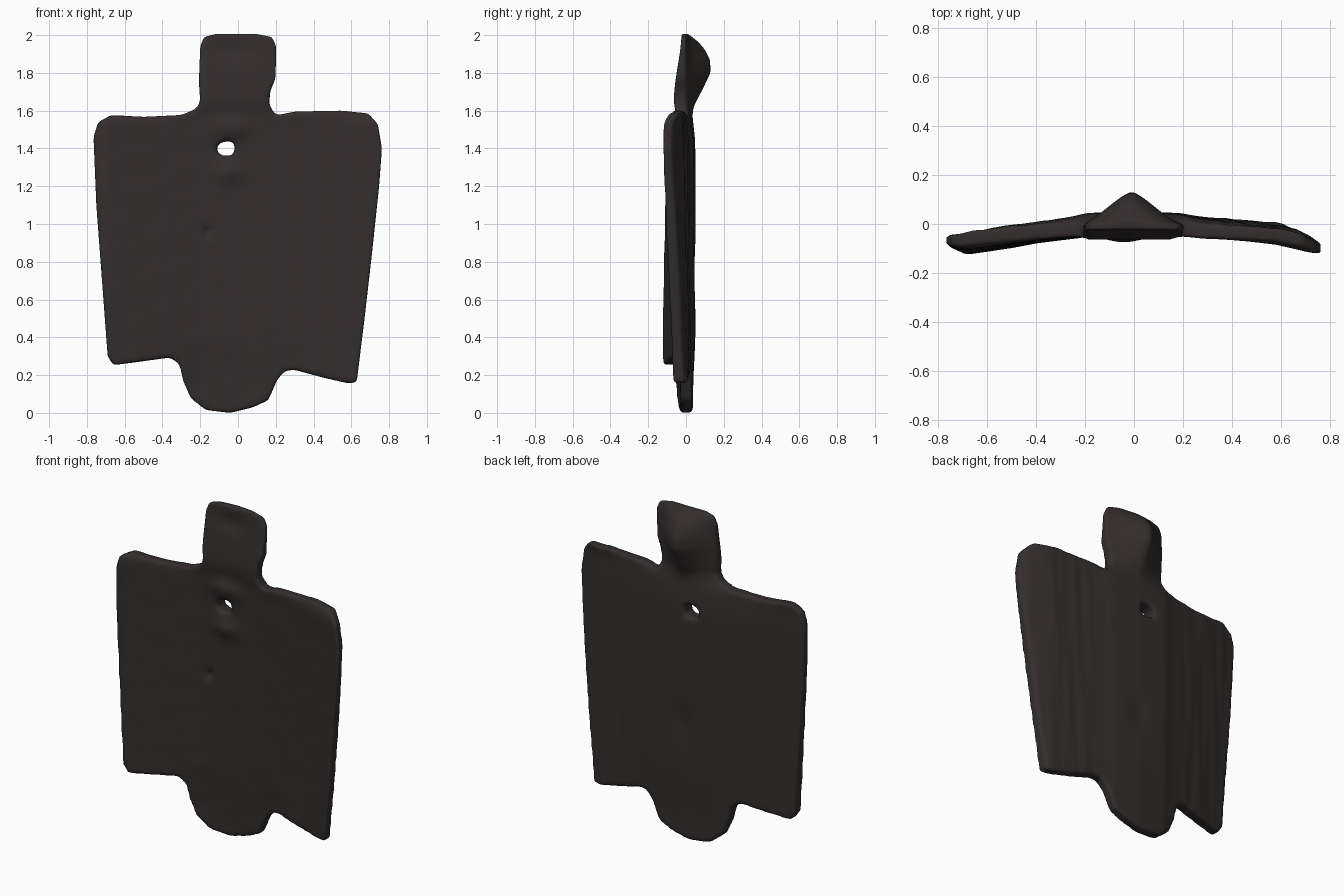
import bpy, bmesh
from math import exp
from mathutils import Vector, noise

if "Cube" in bpy.data.objects:
    bpy.data.objects.remove(bpy.data.objects["Cube"], do_unlink=True)

THICK = 0.1
OUTLINE = [
    # right wing
    (-.69, .3), (-.72, .7), (-.75, 1.1), (-.765, 1.46), (-.74, 1.54), (-.67, 1.577),
    (-.5, 1.567), (-.3, 1.577), (-.22, 1.61),
    # neck and head
    (-.2, 1.65), (-.207, 1.75), (-.2, 1.94), (-.18, 1.99), (-.12, 2.006), (.1, 2.006),
    (.18, 1.99), (.203, 1.94), (.198, 1.77), (.17, 1.7), (.165, 1.63), (.2, 1.575),
    # left wing
    (.3, 1.595), (.55, 1.6), (.69, 1.585), (.74, 1.53), (.762, 1.4), (.747, 1.2),
    (.71, .85), (.67, .5), (.628, .16), (.58, .157), (.45, .187), (.3, .228), (.25, .223),
    # tail
    (.21, .18), (.16, .067), (.08, .03), (-.04, 0), (-.17, .015), (-.25, .078),
    (-.29, .17), (-.31, .26), (-.36, .293), (-.55, .267), (-.66, .253)]
# Cross-section across the wings, as (x, y)
FRONT = [(-.76, -.1), (-.69, -.115), (-.55, -.095), (-.4, -.074), (-.2, -.05),
         (0, -.045), (.2, -.047), (.4, -.058), (.58, -.072), (.7, -.1), (.76, -.111)]
BACK = [(-.76, -.06), (-.69, -.045), (-.55, -.02), (-.4, .003), (-.2, .034),
        (0, .042), (.2, .034), (.4, .014), (.58, -.006), (.7, -.038), (.76, -.064)]
# Back of the head, as (z, y)
HEAD_RIDGE = [(1.55, .03), (1.63, .05), (1.72, .1), (1.8, .143), (1.87, .14),
              (1.93, .105), (1.97, .065), (2, .02)]


def ramp(a, b, v):
    t = min(max((v - a) / (b - a), 0), 1)
    return t * t * (3 - 2 * t)


def lookup(table, v):
    if v <= table[0][0]:
        return table[0][1]
    for (a, p), (b, q) in zip(table, table[1:]):
        if v <= b:
            return p + (q - p) * (v - a) / (b - a)
    return table[-1][1]


def bump(x, z, cx, cz, rx, rz):
    return exp(-((x - cx) / rx) ** 2 - ((z - cz) / rz) ** 2)


def twist(x, z):
    # left shoulder and right wing tip lean forward
    return -.03 * x * (z - .9)


def tail_taper(x, z):
    return (1 - ramp(.1, .45, z)) * (1 - ramp(.2, .4, abs(x)))


def front(x, z):
    body = lookup(FRONT, x) + twist(x, z) + .014 * tail_taper(x, z)
    body -= .03 * bump(x, z, -.04, 1.51, .1, .06)      # bulge over the hole
    body -= .025 * bump(x, z, -.05, 1.27, .07, .05)    # chest bump
    body += .03 * bump(x, z, -.16, .96, .015, .025)    # small pit
    body += .003 * noise.noise(Vector((x * 9, 1, z * 9)))
    head = -.064 + .04 * ramp(1.65, 2.02, z)
    head += .014 * bump(x, z, -.03, 1.91, .1, .05)     # hollow in the face
    h = ramp(1.53, 1.66, z)
    return body + (head - body) * h


def back(x, z):
    body = lookup(BACK, x) + twist(x, z) - .012 * tail_taper(x, z)
    body += .008 * (1 - ramp(.17, .27, abs(x)))         # raised spine
    body -= .012 * bump(x, z, 0, .72, .06, .1)
    body += .006 * noise.noise(Vector((x * 22, 3, z * 1.5))) * ramp(.2, .4, abs(x))
    body -= .015 * ramp(1.4, 1.6, z) * (1 - abs(x))
    peak = lookup(HEAD_RIDGE, z)
    side = min(-.003, peak)
    head = side + (peak - side) * (1 - ramp(-.04, .23, abs(x + .01)))
    h = ramp(1.53, 1.66, z)
    return body + (head - body) * h


def new_object(name, bm):
    mesh = bpy.data.meshes.new(name)
    bm.to_mesh(mesh)
    bm.free()
    ob = bpy.data.objects.new(name, mesh)
    bpy.context.collection.objects.link(ob)
    return ob


def prism(name, points, depth):
    bm = bmesh.new()
    face = bm.faces.new([bm.verts.new((x, -depth / 2, z)) for x, z in points])
    out = bmesh.ops.extrude_face_region(bm, geom=[face])
    moved = [g for g in out["geom"] if isinstance(g, bmesh.types.BMVert)]
    bmesh.ops.translate(bm, verts=moved, vec=(0, depth, 0))
    bmesh.ops.recalc_face_normals(bm, faces=bm.faces)
    return new_object(name, bm)


def bake(ob):
    bpy.context.view_layer.update()
    deps = bpy.context.evaluated_depsgraph_get()
    mesh = bpy.data.meshes.new_from_object(ob.evaluated_get(deps))
    ob.modifiers.clear()
    ob.data = mesh


# Flat slab of the bird outline with a pierced hole
plate = prism("bird_plate", OUTLINE, THICK)
hole = prism("hole_cutter", [(-.112, 1.385), (-.09, 1.362), (-.03, 1.362), (-.018, 1.385),
                             (-.018, 1.428), (-.04, 1.44), (-.09, 1.432), (-.112, 1.415)], 1)
hole.hide_render = True
cut = plate.modifiers.new("hole", "BOOLEAN")
cut.object = hole
cut.solver = "EXACT"
bevel = plate.modifiers.new("edge", "BEVEL")
bevel.width = .024
bevel.segments = 3
bevel.limit_method = "ANGLE"
bevel.angle_limit = 1.2
remesh = plate.modifiers.new("remesh", "REMESH")
remesh.mode = "VOXEL"
remesh.voxel_size = .013
bake(plate)
bpy.data.objects.remove(hole, do_unlink=True)

# Sculpt the slab between its front and back surfaces
for v in plate.data.vertices:
    x, y, z = v.co
    t = y / THICK + .5
    f, b = front(x, z), back(x, z)
    v.co.y = f + (b - f) * t
smooth = plate.modifiers.new("soften", "SMOOTH")
smooth.factor = .5
smooth.iterations = 6
bake(plate)
for p in plate.data.polygons:
    p.use_smooth = True

# Dark brown stone
mat = bpy.data.materials.new("dark_brown_stone")
mat.use_nodes = True
colour = (.034, .027, .026, 1)
mat.diffuse_color = colour
mat.node_tree.nodes["Principled BSDF"].inputs["Base Color"].default_value = colour
plate.data.materials.clear()
plate.data.materials.append(mat)
